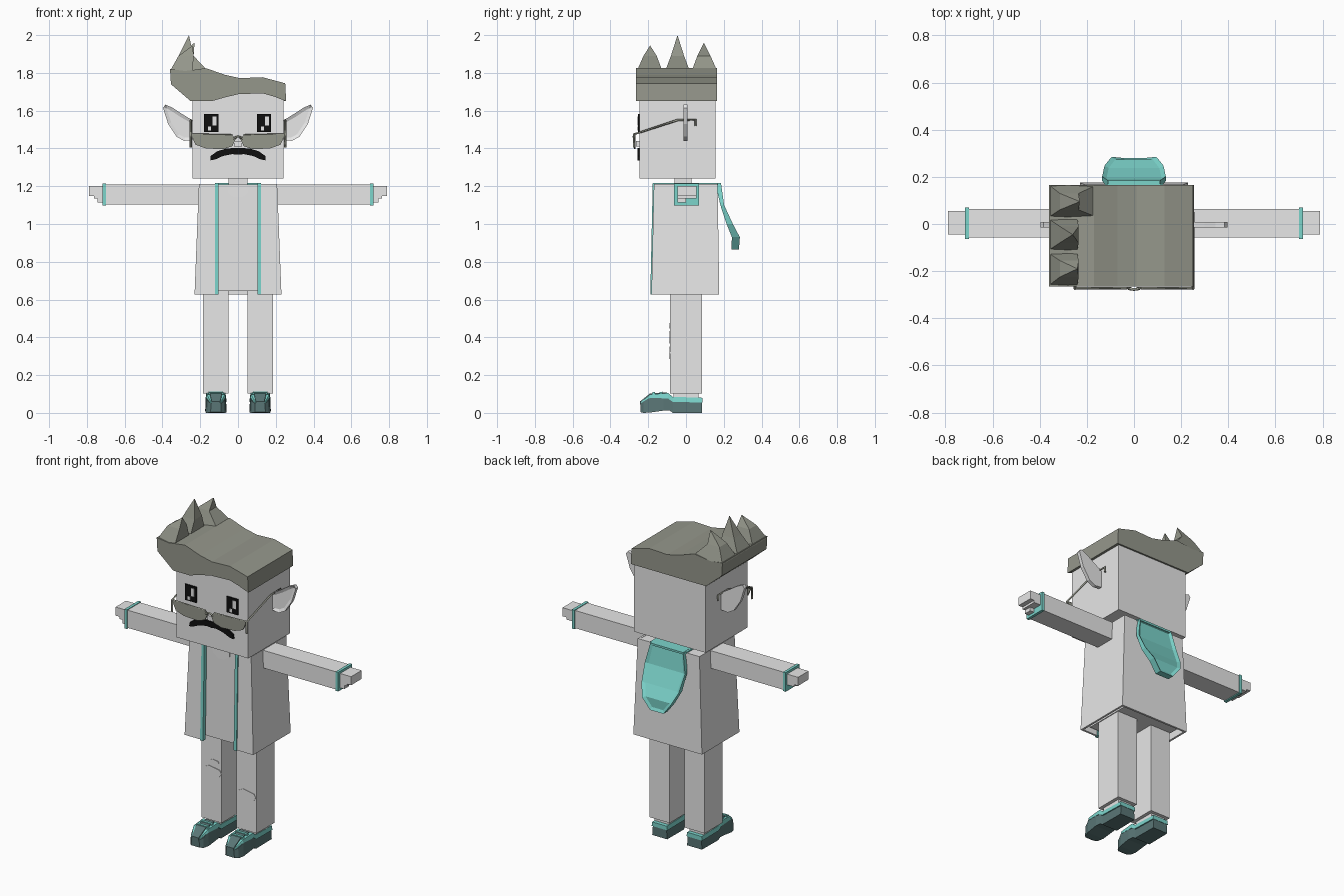
import bpy, bmesh
from math import sin, cos, pi
from mathutils import Vector

cube = bpy.data.objects.get("Cube")
if cube:
    bpy.data.objects.remove(cube)


def material(name, rgb):
    m = bpy.data.materials.new(name)
    m.use_nodes = True
    m.diffuse_color = (*rgb, 1)
    bsdf = next(n for n in m.node_tree.nodes if n.type == 'BSDF_PRINCIPLED')
    bsdf.inputs["Base Color"].default_value = (*rgb, 1)
    return m


GREY = material("light grey", (0.8, 0.8, 0.8))
HAIR = material("olive grey", (0.3, 0.31, 0.26))
TEAL = material("teal", (0.2, 0.66, 0.6))
DARK = material("dark teal", (0.1, 0.18, 0.18))
BLACK = material("black", (0.005, 0.005, 0.005))


def loft(name, rings, mat, edit=None):
    """Skin a row of point rings and cap both ends."""
    bm = bmesh.new()
    loops = [[bm.verts.new(p) for p in ring] for ring in rings]
    n = len(loops[0])
    for a, b in zip(loops, loops[1:]):
        for i in range(n):
            j = (i + 1) % n
            bm.faces.new((a[i], a[j], b[j], b[i]))
    bm.faces.new(loops[0])
    bm.faces.new(loops[-1])
    bmesh.ops.remove_doubles(bm, verts=bm.verts, dist=0.0001)
    bmesh.ops.recalc_face_normals(bm, faces=bm.faces)
    if edit:
        bm.normal_update()
        edit(bm)
    me = bpy.data.meshes.new(name)
    bm.to_mesh(me)
    bm.free()
    me.materials.append(mat)
    ob = bpy.data.objects.new(name, me)
    bpy.context.collection.objects.link(ob)
    return ob


def rect(x0, x1, y0, y1, z):
    return [(x0, y0, z), (x1, y0, z), (x1, y1, z), (x0, y1, z)]


def box(name, x0, x1, y0, y1, z0, z1, mat):
    return loft(name, [rect(x0, x1, y0, y1, z0), rect(x0, x1, y0, y1, z1)], mat)


def slab(name, pts, y0, y1, mat, s=1, edit=None):
    """Extrude an x-z outline along y, flipped in x when s is -1."""
    return loft(name, [[(s * x, y, z) for x, z in pts] for y in (y0, y1)], mat, edit)


def inset_facing(axis, thickness, depth):
    """Recess the faces that look along an axis."""
    def edit(bm):
        faces = [f for f in bm.faces if f.normal.dot(Vector(axis)) > 0.6]
        bmesh.ops.inset_region(bm, faces=faces, thickness=thickness, depth=depth)
    return edit


def rod(name, path, r, mat):
    cu = bpy.data.curves.new(name, 'CURVE')
    cu.dimensions = '3D'
    cu.bevel_depth = r
    cu.bevel_resolution = 0
    sp = cu.splines.new('POLY')
    sp.points.add(len(path) - 1)
    for p, co in zip(sp.points, path):
        p.co = (*co, 1)
    cu.use_fill_caps = True
    cu.materials.append(mat)
    ob = bpy.data.objects.new(name, cu)
    bpy.context.collection.objects.link(ob)


# Head and neck
box("head", -0.24, 0.24, -0.245, 0.155, 1.24, 1.7, GREY)
box("neck", -0.05, 0.05, -0.06, 0.03, 1.2, 1.25, GREY)

# Hair: swept block with a curved fringe in front
crest = [(0.255, 1.65), (0.25, 1.745), (0.13, 1.777), (0.01, 1.772), (-0.07, 1.79),
         (-0.17, 1.825), (-0.28, 1.81), (-0.36, 1.82), (-0.355, 1.74), (-0.25, 1.65)]
fringe = [(-0.14, 1.65), (-0.07, 1.67), (0, 1.687), (0.13, 1.692), (0.19, 1.675)]
slab("hair", crest, -0.24, 0.165, HAIR)
slab("hair_fringe", crest + fringe, -0.265, -0.24, HAIR)

# Spikes leaning over the swept side of the hair
for i, (y0, y1, inner, tip) in enumerate([(-0.26, -0.125, -0.24, (-0.24, -0.19, 1.945)),
                                          (-0.11, 0.02, -0.24, (-0.26, -0.045, 2.0)),
                                          (0.03, 0.165, -0.16, (-0.23, 0.095, 1.96))]):
    c = tip[1]
    loft(f"hair_spike_{i + 1}", [rect(-0.36, inner, y0, y1, 1.81),
                                 rect(-0.315, -0.235, c - 0.035, c + 0.035, 1.89),
                                 [tip] * 3 + [(tip[0], tip[1], tip[2] - 0.001)]], HAIR)

# Face: eyes with highlights
for name, x in (("right", -0.142), ("left", 0.138)):
    box(f"{name}_eye", x - 0.038, x + 0.038, -0.253, -0.245, 1.487, 1.582, BLACK)
    box(f"{name}_eye_glint", x + 0.006, x + 0.027, -0.256, -0.252, 1.522, 1.57, GREY)
    box(f"{name}_eye_small_glint", x - 0.017, x, -0.256, -0.252, 1.495, 1.515, GREY)

# Moustache
half = [(0, 1.403), (0.06, 1.4), (0.11, 1.385), (0.145, 1.36), (0.147, 1.337),
        (0.12, 1.342), (0.08, 1.36), (0.03, 1.37), (0, 1.367)]
slab("moustache", half + [(-x, z) for x, z in half[-2:0:-1]], -0.258, -0.245, BLACK)

# Glasses
lens = [(0.25, 1.475), (0.03, 1.47), (0.012, 1.45), (0.03, 1.412), (0.08, 1.396),
        (0.17, 1.4), (0.225, 1.42)]
for s, side in ((1, "left"), (-1, "right")):
    slab(f"{side}_lens", lens, -0.276, -0.268, HAIR, s)
    rod(f"{side}_lens_rim", [(s * x, -0.272, z) for x, z in lens[:2]], 0.005, HAIR)
    rod(f"{side}_glasses_arm", [(s * 0.25, -0.275, 1.405), (s * 0.25, -0.275, 1.475),
                                (s * 0.25, -0.045, 1.55), (s * 0.25, 0.05, 1.552),
                                (s * 0.25, 0.05, 1.52)], 0.006, HAIR)
rod("glasses_bridge", [(-0.025, -0.274, 1.452), (0, -0.278, 1.465), (0.025, -0.274, 1.452)],
    0.006, HAIR)
box("nose", -0.02, 0.02, -0.265, -0.245, 1.41, 1.44, GREY)

# Ears with a recessed front
ear = [(0.235, 1.545), (0.3, 1.585), (0.345, 1.615), (0.385, 1.632), (0.397, 1.615),
       (0.37, 1.53), (0.325, 1.462), (0.285, 1.44), (0.235, 1.445)]
for s, side in ((1, "left"), (-1, "right")):
    slab(f"{side}_ear", ear, -0.014, 0.008, GREY, s, inset_facing((0, -1, 0), 0.018, -0.008))

# Torso inside an open coat
loft("torso", [rect(-0.19, 0.19, -0.15, 0.145, 0.645),
               rect(-0.2, 0.2, -0.157, 0.165, 1.21)], GREY)
slab("shirt_neckline", [(-0.06, 1.21), (-0.055, 1.165), (-0.02, 1.14), (0.02, 1.14),
                        (0.055, 1.165), (0.06, 1.21)], -0.162, -0.152, GREY)


def coat_ring(w, front, back, z, t=0.012, gap=0.11):
    right = [(gap, front), (w, front), (w, back)]
    inner = [(w - t, back - t), (w - t, front + t), (gap, front + t)]
    mirror = lambda pts: [(-x, y) for x, y in reversed(pts)]
    loop = right + mirror(right) + mirror(inner) + inner
    return [(x, y, z) for x, y in loop]


loft("coat", [coat_ring(0.23, -0.183, 0.176, 0.628),
              coat_ring(0.207, -0.17, 0.167, 1.212)], GREY)

# Coat trim down the front and over the shoulders
for s, side in ((1, "left"), (-1, "right")):
    x0, x1 = sorted((s * 0.103, s * 0.122))
    loft(f"{side}_coat_trim", [rect(x0, x1, -0.189, -0.165, 0.626),
                               rect(x0, x1, -0.176, -0.152, 1.217)], TEAL)
    box(f"{side}_shoulder_trim", x0, x1, -0.176, 0.17, 1.206, 1.217, TEAL)

# Hood hanging down the back
hood = [(1.217, 0.155, 0.185, 0.11), (1.1, 0.182, 0.202, 0.135), (1.0, 0.215, 0.248, 0.125),
        (0.93, 0.243, 0.285, 0.095), (0.865, 0.24, 0.28, 0.045)]
loft("hood", [rect(-w, w, y0, y1, z) for z, y0, y1, w in hood], TEAL,
     inset_facing((0, 1, 0), 0.018, -0.01))
box("hood_collar", -0.11, 0.11, 0.1, 0.185, 1.206, 1.218, TEAL)

# Arms, cuffs and hands
for s, side in ((1, "left"), (-1, "right")):
    def limb(name, a, b, y0, y1, z0, z1, mat):
        x0, x1 = sorted((s * a, s * b))
        box(f"{side}_{name}", x0, x1, y0, y1, z0, z1, mat)
    limb("arm", 0.19, 0.705, -0.058, 0.063, 1.103, 1.21, GREY)
    limb("cuff", 0.7, 0.717, -0.064, 0.069, 1.098, 1.214, TEAL)
    limb("hand", 0.71, 0.79, -0.045, 0.055, 1.148, 1.2, GREY)
    limb("knuckles", 0.71, 0.762, -0.045, 0.055, 1.135, 1.15, GREY)
    limb("thumb", 0.71, 0.745, -0.045, 0.0, 1.113, 1.14, GREY)

    # Trouser legs and ankles
    limb("leg", 0.05, 0.185, -0.085, 0.085, 0.103, 0.66, GREY)
    limb("ankle", 0.07, 0.165, -0.065, 0.065, 0.06, 0.11, GREY)

    # Shoes: lofted along their length
    def shoe_part(name, rows, mat, c=0.117):
        rings = [[(s * c - w, y, z0), (s * c + w, y, z0),
                  (s * c + w * 0.92, y, z1), (s * c - w * 0.92, y, z1)]
                 for y, w, z0, z1 in rows]
        loft(f"{side}_{name}", rings, mat)
    shoe_part("shoe", [(0.085, 0.05, 0, 0.056), (-0.07, 0.052, 0, 0.058),
                       (-0.085, 0.053, 0.012, 0.075), (-0.12, 0.057, 0.012, 0.085),
                       (-0.19, 0.055, 0.002, 0.082), (-0.225, 0.045, 0, 0.06),
                       (-0.242, 0.028, 0.004, 0.05)], DARK)
    shoe_part("shoe_trim", [(0.087, 0.053, 0.055, 0.08), (-0.07, 0.055, 0.058, 0.085),
                            (-0.095, 0.055, 0.076, 0.105), (-0.19, 0.052, 0.08, 0.098),
                            (-0.238, 0.03, 0.048, 0.058)], TEAL)
    shoe_part("shoe_tongue", [(-0.1, 0.032, 0.09, 0.109), (-0.19, 0.034, 0.09, 0.103),
                              (-0.243, 0.024, 0.045, 0.061)], DARK)
    for k in range(2):
        y = -0.125 - 0.04 * k
        shoe_part(f"shoelace_{k + 1}", [(y, 0.042, 0.095, 0.112 - 0.002 * k),
                                        (y - 0.014, 0.042, 0.095, 0.111 - 0.002 * k)], TEAL)

# Ragged knee tears on the trousers
for name, x, z, w, h in (("right_knee_tear", -0.115, 0.4, 0.065, 0.034),
                         ("right_small_tear", -0.1, 0.462, 0.032, 0.015),
                         ("left_knee_tear", 0.115, 0.318, 0.065, 0.034)):
    pts = [(x + w * cos(i * pi / 5), z + h * sin(i * pi / 5) * (0.8 + 0.2 * (i % 2)))
           for i in range(10)]
    slab(name, pts, -0.088, -0.084, GREY)
